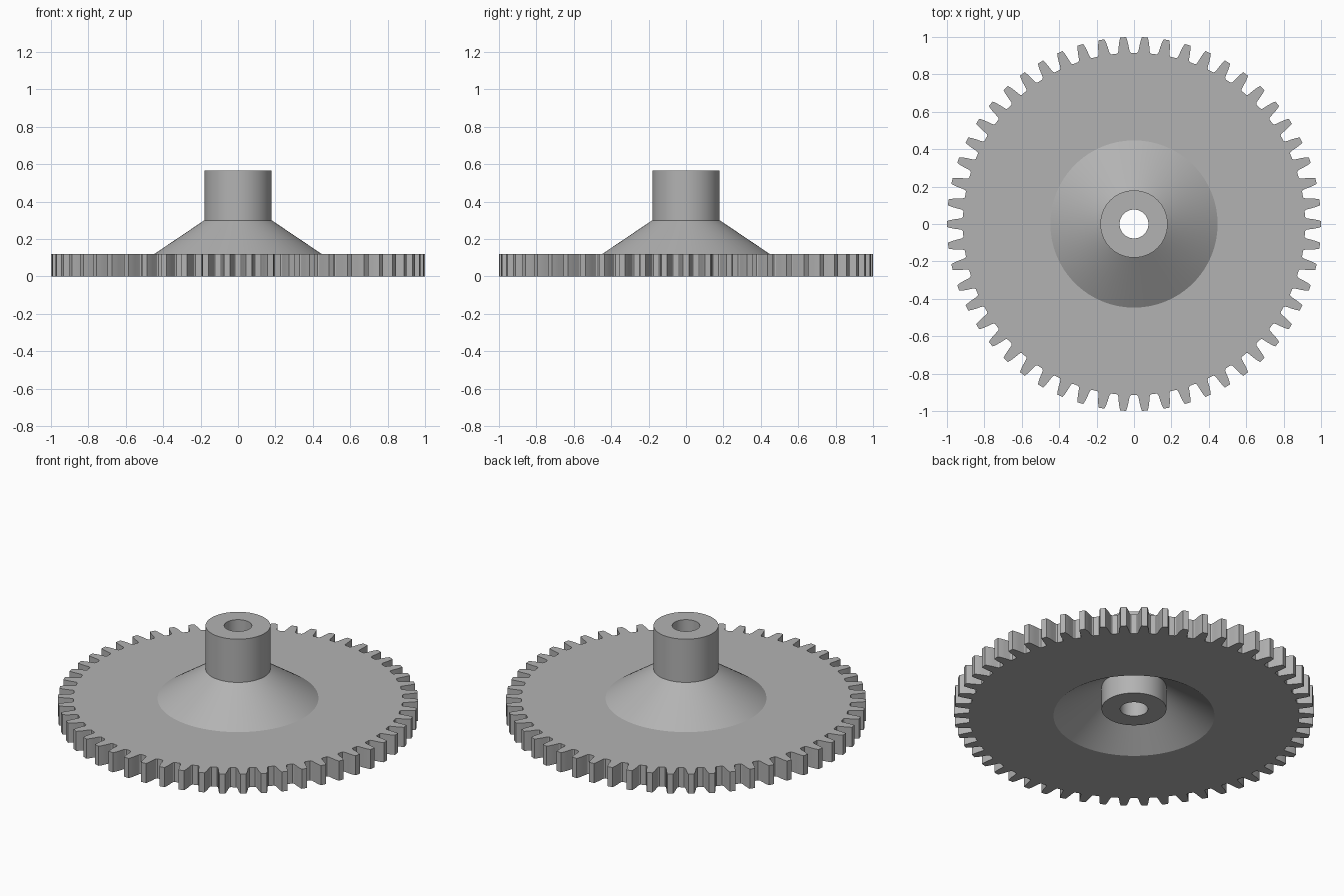
import bpy, bmesh, math

if "Cube" in bpy.data.objects:
    bpy.data.objects.remove(bpy.data.objects["Cube"])

TEETH = 54
PLATE_Z = 0.12      # plate thickness
WEB_R = 0.447       # where the flat plate meets the cone
HUB_R, BORE_R = 0.18, 0.077
PITCH = 2 * math.pi / TEETH

steel = bpy.data.materials.new("grey metal")
steel.diffuse_color = (0.45, 0.45, 0.45, 1)
steel.use_nodes = True
steel.node_tree.nodes["Principled BSDF"].inputs["Base Color"].default_value = steel.diffuse_color


def polar(r, a, z):
    return (r * math.cos(a), r * math.sin(a), z)


def finish(bm, name):
    bmesh.ops.remove_doubles(bm, verts=bm.verts, dist=1e-5)
    me = bpy.data.meshes.new(name)
    bm.to_mesh(me)
    bm.free()
    me.materials.append(steel)
    ob = bpy.data.objects.new(name, me)
    bpy.context.collection.objects.link(ob)
    bpy.context.view_layer.objects.active = ob
    ob.select_set(True)
    bpy.ops.object.shade_smooth_by_angle(angle=math.radians(30))
    ob.select_set(False)


# Toothed plate: one sector per tooth, from gap centre to gap centre
half = [(0.915, PITCH / 2), (0.915, 0.041), (0.921, 0.034), (0.935, 0.0305),
        (0.957, 0.027), (0.98, 0.022), (1.0, 0.016)]      # radius, half angle
flank = [(r, -a) for r, a in half] + [(r, a) for r, a in reversed(half)]
bm = bmesh.new()
for i in range(TEETH):
    c = i * PITCH
    rim = [(r, c + a) for r, a in flank]
    inner = [(WEB_R, c + PITCH / 2), (WEB_R, c), (WEB_R, c - PITCH / 2)]
    low = [bm.verts.new(polar(r, a, 0)) for r, a in rim + inner]
    high = [bm.verts.new(polar(r, a, PLATE_Z)) for r, a in rim + inner]
    bm.faces.new(high)
    bm.faces.new(low[::-1])
    for j in range(len(rim) - 1):
        bm.faces.new((low[j], low[j + 1], high[j + 1], high[j]))
finish(bm, "toothed_plate")

# Hub: hollow cone web, boss and through bore, turned from one profile
profile = [(WEB_R, 0), (HUB_R, 0.18), (HUB_R, 0.042), (BORE_R, 0.042),
           (BORE_R, 0.565), (HUB_R, 0.565), (HUB_R, 0.30), (WEB_R, PLATE_Z)]
bm = bmesh.new()
steps = TEETH * 2
rings = [[bm.verts.new(polar(r, k * PITCH / 2, z)) for k in range(steps)]
         for r, z in profile]
for a, b in zip(rings, rings[1:]):
    for k in range(steps):
        n = (k + 1) % steps
        bm.faces.new((a[k], b[k], b[n], a[n]))
bmesh.ops.recalc_face_normals(bm, faces=bm.faces)
top = max(bm.faces, key=lambda f: f.calc_center_median().z)
if top.normal.z < 0:
    bmesh.ops.reverse_faces(bm, faces=bm.faces)
finish(bm, "hub")
